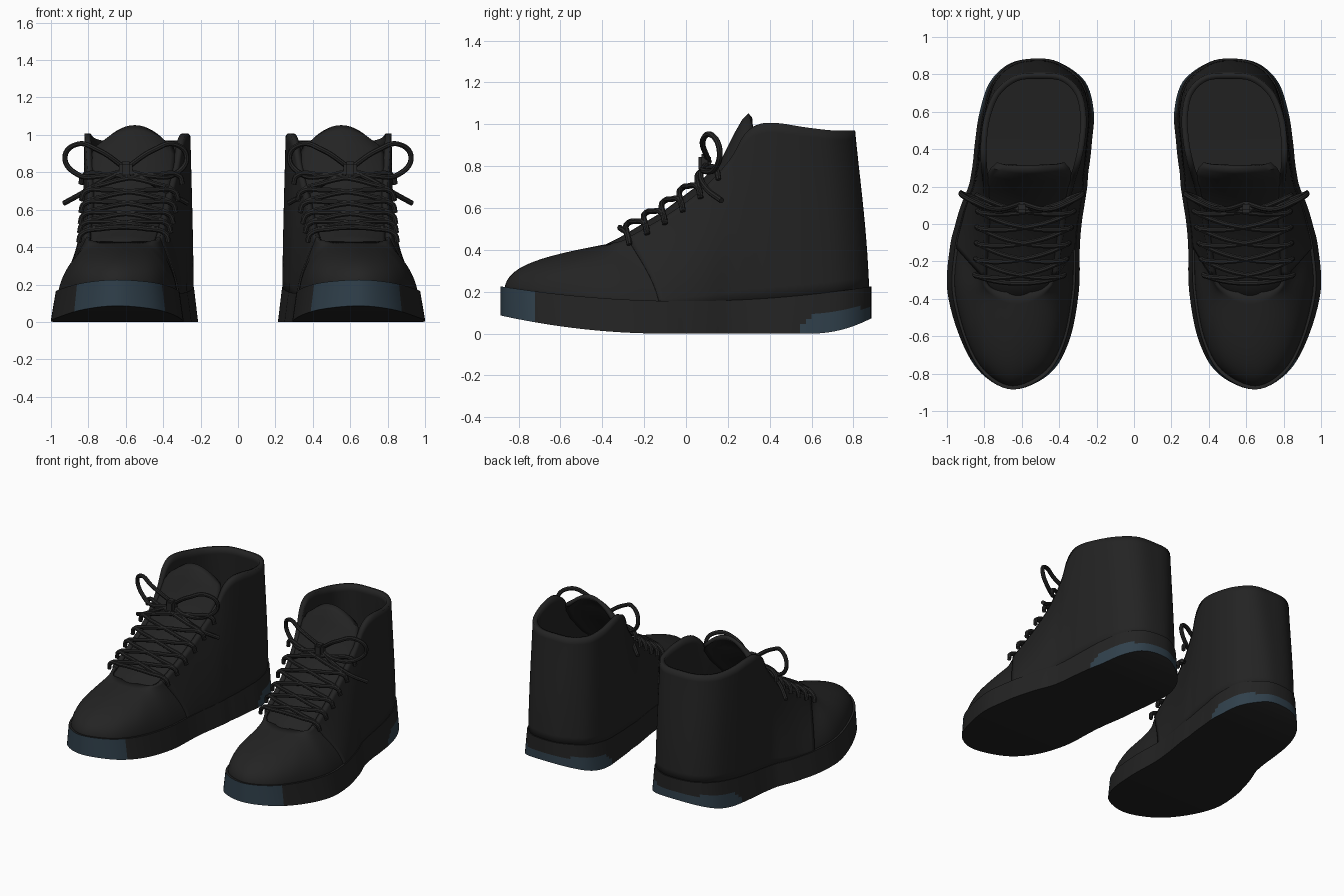
import bpy, bmesh
from mathutils import Vector

cube = bpy.data.objects.get("Cube")
if cube:
    bpy.data.objects.remove(cube, do_unlink=True)


def material(name, rgb):
    m = bpy.data.materials.new(name)
    m.use_nodes = True
    color = (*rgb, 1)
    m.diffuse_color = color
    m.node_tree.nodes["Principled BSDF"].inputs["Base Color"].default_value = color
    return m


BLACK = material("black leather", (.017, .017, .017))
LACE = material("black lace", (.02, .02, .02))
BLUE = material("slate blue rubber", (.03, .052, .072))

# Rows from heel to toe: sole y, sole inner x, sole outer x,
# then half width, y and z of the opening edge above it
ROWS = [
    (.885, .51, .51, 0, .80, .97),
    (.86, .39, .66, .13, .785, .97),
    (.76, .26, .77, .225, .70, .97),
    (.60, .215, .825, .265, .57, .985),
    (.44, .225, .85, .27, .44, 1.005),
    (.34, .235, .86, .262, .35, 1),
    (.27, .245, .87, .25, .28, .95),
    (.20, .25, .885, .235, .21, .83),
    (.10, .265, .925, .215, .08, .69),
    (0, .28, .955, .205, -.08, .57),
    (-.13, .29, .985, .195, -.28, .455),
    (-.36, .295, .998, .16, -.345, .435),
    (-.62, .345, .925, .10, -.36, .43),
    (-.80, .45, .815, .05, -.365, .43),
    (-.885, .645, .645, 0, -.365, .43),
]
SUB = 6
SEAM_ROW = 10


def mid(y):
    """Centre line of the shoe, which toes outward."""
    return .585 - .1 * y


def sole_top(y):
    return .155 + .09 * y * y


def sole_bottom(y):
    return .14 * max(0, -y - .1) ** 2 + .9 * max(0, y - .6) ** 2


def smooth_loop(points):
    """Closed Catmull-Rom spline through the points."""
    n, out = len(points), []
    for i in range(n):
        a, b, c, d = (points[(i + k) % n] for k in (-1, 0, 1, 2))
        for s in range(SUB):
            t = s / SUB
            out.append(b + .5 * t * (c - a + t * (2 * a - 5 * b + 4 * c - d
                                                  + t * (3 * (b - c) + d - a))))
    return out


# Matching closed loops for the sole outline and the opening edge
outer = [(Vector((xo, y, 0)), Vector((mid(yq) + w, yq, z))) for y, xi, xo, w, yq, z in ROWS]
inner = [(Vector((xi, y, 0)), Vector((mid(yq) - w, yq, z))) for y, xi, xo, w, yq, z in ROWS]
pairs = outer + inner[-2:0:-1]
outline = smooth_loop([p for p, q in pairs])
opening = smooth_loop([q for p, q in pairs])
COUNT = len(outline)


def finish(name, mesh, mats, thickness=0, offset=-1):
    obj = bpy.data.objects.new(name, mesh)
    bpy.context.collection.objects.link(obj)
    for m in mats:
        mesh.materials.append(m)
    bpy.ops.object.select_all(action='DESELECT')
    obj.select_set(True)
    bpy.context.view_layer.objects.active = obj
    bpy.ops.object.shade_smooth_by_angle(angle=.7)
    if thickness:
        solid = obj.modifiers.new("thickness", 'SOLIDIFY')
        solid.thickness, solid.offset = thickness, offset
    obj.modifiers.new("pair", 'MIRROR').use_mirror_merge = False
    return obj


def grid_mesh(name, columns):
    """Quad sheet from a list of point columns."""
    h = len(columns[0])
    faces = [(i * h + j, i * h + j + 1, i * h + h + j + 1, i * h + h + j)
             for i in range(len(columns) - 1) for j in range(h - 1)]
    mesh = bpy.data.meshes.new(name)
    mesh.from_pydata([p for c in columns for p in c], [], faces)
    return mesh


# Sole: flared wall, ground face and insole
STEPS = 8
bm = bmesh.new()
rings = []
for k in range(STEPS + 1):
    t = k / STEPS
    ring = []
    for p in outline:
        c = mid(p.y)
        z = sole_bottom(p.y) * (1 - t) + sole_top(p.y) * t
        ring.append(bm.verts.new((c + (p.x - c) * (1 - .07 * t), p.y, z)))
    rings.append(ring)
for low, high in zip(rings, rings[1:]):
    for i in range(COUNT):
        j = (i + 1) % COUNT
        f = bm.faces.new((low[j], low[i], high[i], high[j]))
        c = f.calc_center_median()
        heel = c.y > .54 and c.z < min(.1 + .1 * (c.y - .6), (c.y - .52) * .9)
        f.material_index = int(c.y < -.72 or heel)
for ring in (rings[0], rings[-1]):
    for i in range(COUNT // 2):
        quad = [ring[i], ring[i + 1], ring[COUNT - i - 1], ring[-i]]
        bm.faces.new(list(dict.fromkeys(quad)))
bmesh.ops.recalc_face_normals(bm, faces=bm.faces)
sole = bpy.data.meshes.new("sole")
bm.to_mesh(sole)
bm.free()
finish("sole", sole, [BLACK, BLUE])


# Upper: curved columns from the sole to the opening edge
def upper_column(i, steps=14):
    p, q = outline[i % COUNT], opening[i % COUNT]
    c = mid(p.y)
    p = Vector((c + (p.x - c) * .9, p.y * .98, sole_top(p.y) - .02))
    toe = min(1, max(0, (-p.y - .1) / .5))
    rise = q.z - p.z
    a = p.lerp(q, .15 * (1 - toe))
    a.z = p.z + rise * (.4 + .15 * toe)
    b = p.lerp(q, .75 - .35 * toe)
    b.z = q.z - .25 * rise
    column = []
    for k in range(steps + 1):
        t = k / steps
        s = 1 - t
        column.append(p * s ** 3 + a * 3 * s * s * t + b * 3 * s * t * t + q * t ** 3)
    return column


seam = SEAM_ROW * SUB
vamp = [upper_column(i) for i in range(seam - 1, COUNT - seam + 2)]
quarter = [upper_column(i) for i in range(COUNT - seam, COUNT + seam + 1)]
finish("vamp", grid_mesh("vamp", vamp), [BLACK], .02)
finish("quarter", grid_mesh("quarter", quarter), [BLACK], .032, -.5)

# Tongue: crowned strip with a rounded top, path of y, z and half width
path = [(-.42, .36, .17), (-.28, .43, .18), (-.08, .55, .195), (.08, .67, .205),
        (.2, .8, .225), (.26, .92, .23), (.3, .99, .21), (.33, 1.02, .18)]
strips = []
for k in range(17):
    s = k / 8 - 1
    lift = .032 * (1 - s * s)
    strips.append([(mid(y) + s * w, y - lift, z + lift - .07 * s * s * max(0, y - .2) / .13)
                   for y, z, w in path])
tongue = finish("tongue", grid_mesh("tongue", strips[::-1]), [BLACK], .025)


# Laces
def lace(name, paths, radius=.014):
    curve = bpy.data.curves.new(name, 'CURVE')
    curve.dimensions = '3D'
    curve.bevel_depth, curve.bevel_resolution, curve.resolution_u = radius, 2, 8
    curve.use_fill_caps = True
    for points in paths:
        spline = curve.splines.new('BEZIER')
        spline.bezier_points.add(len(points) - 1)
        for b, p in zip(spline.bezier_points, points):
            b.co = p
            b.handle_left_type = b.handle_right_type = 'AUTO'
    temp = bpy.data.objects.new(name, curve)
    mesh = bpy.data.meshes.new_from_object(temp)
    bpy.data.objects.remove(temp)
    mesh.materials.clear()
    finish(name, mesh, [LACE])


def eyelet(y, side, out=.03, drop=0):
    """Point just outside the throat edge."""
    for r, n in zip(ROWS[6:], ROWS[7:SEAM_ROW + 1]):
        if r[4] >= y >= n[4]:
            t = (r[4] - y) / (r[4] - n[4])
            w, z = (r[k] + (n[k] - r[k]) * t for k in (3, 5))
            return Vector((mid(y) + side * (w + out), y, z - drop))


def crossing(y0, y1, side):
    a, b = eyelet(y0, -side), eyelet(y1, side)
    up = Vector((0, -.045, .045))
    return [eyelet(y0, -side, .045, .035), a + up * .2, a.lerp(b, .25) + up * .85,
            a.lerp(b, .5) + up, a.lerp(b, .75) + up * .85, b + up * .2,
            eyelet(y1, side, .045, .035)]


levels = [-.27 + .085 * k for k in range(6)]
rows = [crossing(levels[0], levels[0], 1)]
for y0, y1 in zip(levels, levels[1:]):
    rows += [crossing(y0, y1, side) for side in (1, -1)]
lace("crossed_laces", rows)

# Bow: two loops, two loose ends and a knot
loop = [(0, .11, .82), (.15, .08, .92), (.26, .12, .95), (.325, .16, .88),
        (.26, .14, .79), (.13, .08, .78), (0, .1, .81)]
tail = [(0, .1, .81), (.12, .07, .755), (.23, .1, .69), (.33, .17, .635)]
KNOT_X = .6
lace("bow", [[(KNOT_X + s * x, y, z) for x, y, z in shape]
             for s in (1, -1) for shape in (loop, tail)])

bm = bmesh.new()
bmesh.ops.create_cube(bm, size=1)
bmesh.ops.scale(bm, vec=(.07, .06, .085), verts=bm.verts)
bmesh.ops.bevel(bm, geom=bm.edges[:], offset=.014, segments=2, affect='EDGES')
bmesh.ops.translate(bm, vec=(KNOT_X, .09, .815), verts=bm.verts)
knot = bpy.data.meshes.new("knot")
bm.to_mesh(knot)
bm.free()
finish("knot", knot, [LACE])
